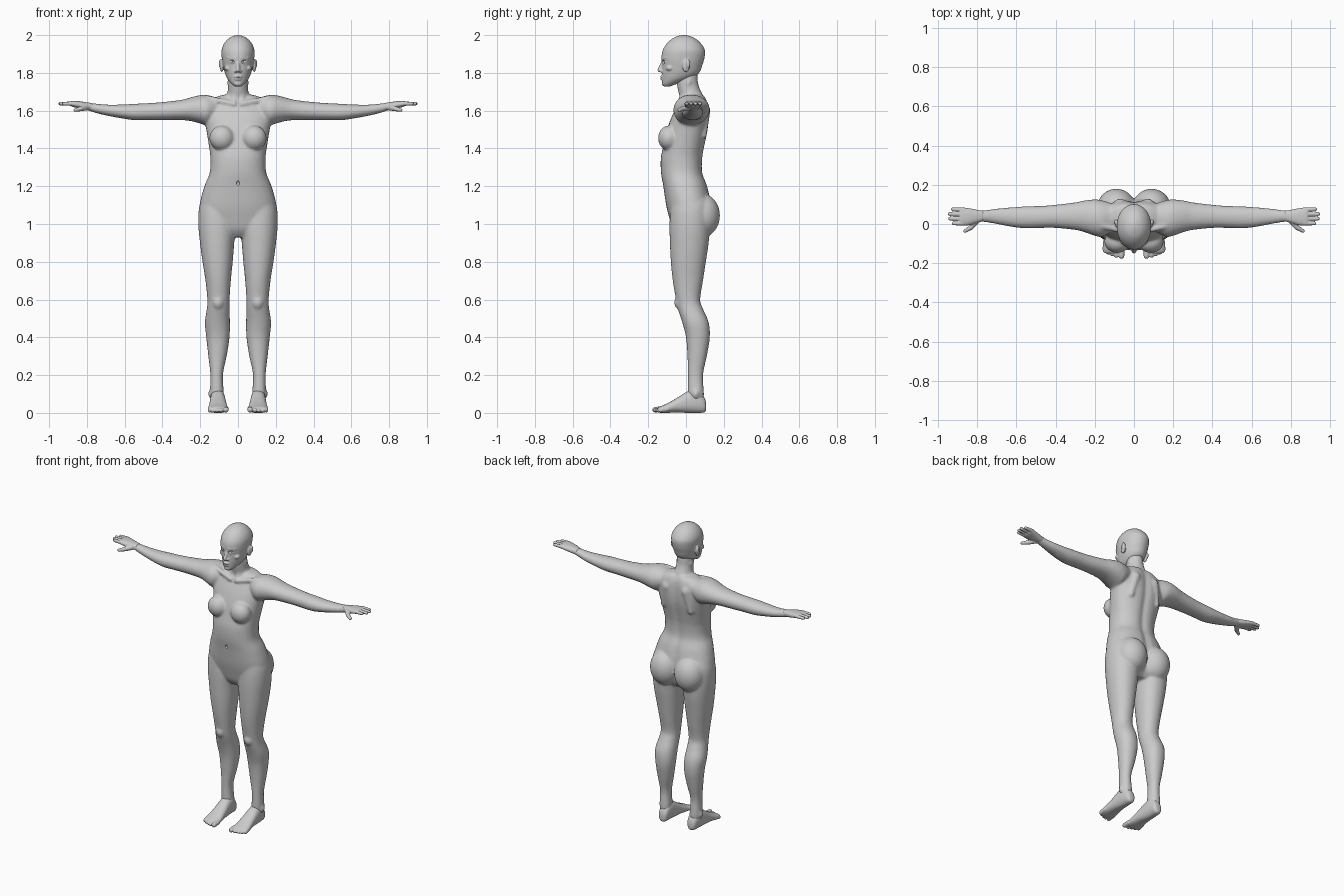
import bpy, bmesh, math
from mathutils import Vector, Matrix

SIDES = (1, -1)


def catmull(a, b, c, d, t):
    return 0.5 * (2 * b + (c - a) * t + (2 * a - 5 * b + 4 * c - d) * t * t + (3 * b - a - 3 * c + d) * t ** 3)


def loft(bm, axis, rows, power=2.3, n=40, steps=4, s=1, groove=0.0):
    """Skin rounded sections; row = position, then min/max of the two other axes."""
    P = [rows[0]] + list(rows) + [rows[-1]]
    fine = [[catmull(*(P[i + k][j] for k in range(4)), q / steps) for j in range(5)]
            for i in range(len(rows) - 1) for q in range(steps)] + [list(rows[-1])]
    rings = []
    for t, a0, a1, b0, b1 in fine:
        ring = []
        for k in range(n):
            c, d = math.cos(2 * math.pi * k / n), math.sin(2 * math.pi * k / n)
            u = (a0 + a1) / 2 + (a1 - a0) / 2 * math.copysign(abs(c) ** (2 / power), c)
            v = (b0 + b1) / 2 + (b1 - b0) / 2 * math.copysign(abs(d) ** (2 / power), d)
            if groove and d > 0:
                v -= groove * math.exp(-(u / 0.025) ** 2)
            co = {'x': (t, u, v), 'y': (u, t, v), 'z': (u, v, t)}[axis]
            ring.append(bm.verts.new((co[0] * s, co[1], co[2])))
        rings.append(ring)
    for r, q in zip(rings, rings[1:]):
        for k in range(n):
            bm.faces.new((r[k], r[(k + 1) % n], q[(k + 1) % n], q[k]))
    bm.faces.new(rings[0])
    bm.faces.new(rings[-1])


def blob(bm, pos, radii, s=1):
    m = Matrix.Translation((pos[0] * s, pos[1], pos[2])) @ Matrix.Diagonal((*radii, 1))
    bmesh.ops.create_uvsphere(bm, u_segments=24, v_segments=16, radius=1, matrix=m)


def capsule(bm, p, q, r0, r1, s=1):
    """Tapered rounded rod: the hull of two spheres."""
    vs = []
    for c, r in ((p, r0), (q, r1)):
        m = Matrix.Translation((c[0] * s, c[1], c[2]))
        vs += bmesh.ops.create_uvsphere(bm, u_segments=12, v_segments=8, radius=r, matrix=m)['verts']
    out = bmesh.ops.convex_hull(bm, input=vs)
    junk = [e for e in out['geom_interior'] if isinstance(e, bmesh.types.BMVert)]
    bmesh.ops.delete(bm, geom=junk, context='VERTS')


def make(name, bm):
    bmesh.ops.recalc_face_normals(bm, faces=bm.faces)
    me = bpy.data.meshes.new(name)
    bm.to_mesh(me)
    bm.free()
    me.polygons.foreach_set('use_smooth', [True] * len(me.polygons))
    ob = bpy.data.objects.new(name, me)
    bpy.context.collection.objects.link(ob)
    return ob


def fuse(name, bm, voxel, iters, ratio, cutter=None):
    """Merge overlapping volumes into one skin, carve, soften, lighten."""
    ob = make(name, bm)
    m = ob.modifiers.new('fuse', 'REMESH')
    m.mode, m.voxel_size, m.use_smooth_shade = 'VOXEL', voxel, True
    if cutter:
        cutter.hide_render = True
        cutter.hide_viewport = True
        c = ob.modifiers.new('carve', 'BOOLEAN')
        c.operation, c.object = 'DIFFERENCE', cutter
    k = ob.modifiers.new('soften', 'SMOOTH')
    k.factor, k.iterations = 0.5, iters
    d = ob.modifiers.new('lighten', 'DECIMATE')
    d.ratio = ratio
    return ob


# torso: z, half width, front y, back y
body = bmesh.new()
torso = [(0.93, .07, -.04, .09), (0.97, .14, -.07, .12), (1.03, .19, -.088, .13), (1.1, .203, -.105, .135),
         (1.2, .178, -.12, .115), (1.27, .15, -.132, .09), (1.35, .146, -.133, .09), (1.42, .155, -.118, .102),
         (1.5, .168, -.1, .118), (1.57, .18, -.075, .122), (1.63, .17, -.045, .118), (1.67, .12, -.025, .105),
         (1.685, .07, -.01, .09)]
loft(body, 'z', [(z, -w, w, f, b) for z, w, f, b in torso], groove=0.012)

# neck
neck = [(1.6, .1, -.03, .11), (1.65, .075, -.03, .105), (1.69, .057, -.038, .085), (1.74, .051, -.048, .065),
        (1.8, .05, -.05, .06)]
loft(body, 'z', [(z, -w, w, f, b) for z, w, f, b in neck], power=2)

leg = [(.05, .08, .135, .02, .09), (.1, .075, .148, .01, .095), (.2, .08, .146, .01, .09), (.3, .06, .157, .008, .11),
       (.4, .045, .168, 0, .126), (.48, .043, .175, -.02, .12), (.55, .045, .165, -.043, .09),
       (.6, .045, .162, -.053, .075), (.7, .038, .172, -.07, .09), (.8, .028, .188, -.08, .105),
       (.9, .02, .201, -.085, .12), (1.0, .012, .21, -.087, .125), (1.1, .025, .203, -.08, .12),
       (1.18, .06, .16, -.06, .09)]
arm = [(.1, -.03, .1, 1.57, 1.665), (.16, -.065, .12, 1.525, 1.682), (.2, -.06, .125, 1.532, 1.682),
       (.25, -.042, .12, 1.545, 1.67), (.3, -.03, .11, 1.55, 1.657), (.4, -.02, .098, 1.55, 1.645),
       (.47, -.02, .092, 1.55, 1.64), (.55, -.022, .09, 1.55, 1.636), (.62, -.015, .085, 1.56, 1.632),
       (.7, 0, .078, 1.575, 1.632), (.76, .01, .07, 1.59, 1.638), (.8, .012, .068, 1.605, 1.64)]
for s in SIDES:
    loft(body, 'z', leg, power=2.15, s=s)
    loft(body, 'x', arm, power=2.1, s=s)
    blob(body, (.09, .085, 1.045), (.098, .095, .115), s)             # buttock
    blob(body, (.085, -.09, 1.455), (.066, .058, .066), s)            # breast
    blob(body, (.105, -.03, .585), (.032, .032, .04), s)              # kneecap
    capsule(body, (.02, -.045, 1.635), (.16, -.01, 1.665), .014, .016, s)  # collarbone
    capsule(body, (.07, .095, 1.6), (.1, .09, 1.47), .035, .02, s)    # shoulder blade
    capsule(body, (.045, .015, 1.75), (.015, -.04, 1.64), .014, .01, s)    # neck tendon
    blob(body, (.15, .052, .1), (.008, .016, .02), s)                 # ankle bone

# navel hollow
bm = bmesh.new()
blob(bm, (0, -.123, 1.215), (.008, .012, .014))
fuse('body', body, .0075, 4, .35, make('navel_cutter', bm))

# head
head = bmesh.new()
skull = [(1.728, .018, -.115, -.085), (1.745, .037, -.125, -.04), (1.77, .057, -.127, .03), (1.8, .07, -.128, .07),
         (1.84, .08, -.127, .086), (1.88, .086, -.13, .098), (1.92, .087, -.123, .1), (1.955, .074, -.102, .08),
         (1.982, .05, -.072, .05), (1.995, .025, -.042, .02), (2.0, .006, -.02, 0)]
loft(head, 'z', [(z, -w, w, f, b) for z, w, f, b in skull], power=2.05)
capsule(head, (0, -.122, 1.86), (0, -.139, 1.815), .008, .012)        # nose
blob(head, (0, -.126, 1.78), (.022, .011, .007))                      # upper lip
blob(head, (0, -.124, 1.767), (.019, .011, .007))                     # lower lip
blob(head, (0, -.112, 1.743), (.022, .016, .014))                     # chin
for s in SIDES:
    blob(head, (.012, -.128, 1.809), (.009, .01, .008), s)            # nostril
    capsule(head, (.018, -.122, 1.879), (.052, -.104, 1.88), .008, .006, s)  # brow
    blob(head, (.05, -.085, 1.825), (.022, .022, .016), s)            # cheekbone
    blob(head, (.086, .0, 1.838), (.01, .02, .034), s)                # ear
    blob(head, (.092, .01, 1.848), (.01, .013, .024), s)

# eye sockets and mouth line
bm = bmesh.new()
for s in SIDES:
    blob(bm, (.037, -.124, 1.858), (.02, .014, .011), s)
blob(bm, (0, -.139, 1.7735), (.02, .008, .002))
fuse('head', head, .004, 2, .5, make('face_cutter', bm))

bm = bmesh.new()
for s in SIDES:
    blob(bm, (.037, -.101, 1.858), (.015, .015, .013), s)
make('eyes', bm)

palm = [(.77, .014, .067, 1.6, 1.64), (.8, .006, .072, 1.603, 1.644), (.84, -.006, .08, 1.612, 1.65),
        (.875, -.008, .084, 1.62, 1.652), (.888, -.004, .08, 1.627, 1.649)]
fingers = [(.921, .003), (.939, .027), (.941, .051), (.925, .075)]
foot = [(.107, .092, .12, .015, .05), (.095, .077, .135, .002, .085), (.055, .07, .145, 0, .125),
        (.01, .066, .148, .0, .115), (-.05, .06, .152, .002, .078), (-.1, .054, .158, 0, .05),
        (-.135, .054, .16, 0, .035), (-.148, .06, .15, .006, .028)]
toes = [(.064, -.163, .015), (.09, -.162, .011), (.111, -.155, .01), (.131, -.147, .01), (.15, -.136, .0095)]
for s, side in zip(SIDES, ('left', 'right')):
    # hand
    hand = bmesh.new()
    loft(hand, 'x', palm, power=2.4, s=s)
    for tip, y in fingers:
        capsule(hand, (.87, y * .97 + .001, 1.637), (tip, y, 1.637), .0118, .0095, s)
    capsule(hand, (.8, .018, 1.617), (.832, -.018, 1.61), .016, .013, s)
    capsule(hand, (.832, -.018, 1.61), (.862, -.036, 1.603), .013, .009, s)
    fuse(side + '_hand', hand, .0035, 2, .5)
    # foot
    sole = bmesh.new()
    loft(sole, 'y', foot, power=2.3, s=s)
    for x, y, r in toes:
        capsule(sole, (x, y + .04, .02), (x, y, r + .002), r * 1.0, r, s)
    fuse(side + '_foot', sole, .004, 2, .5)
